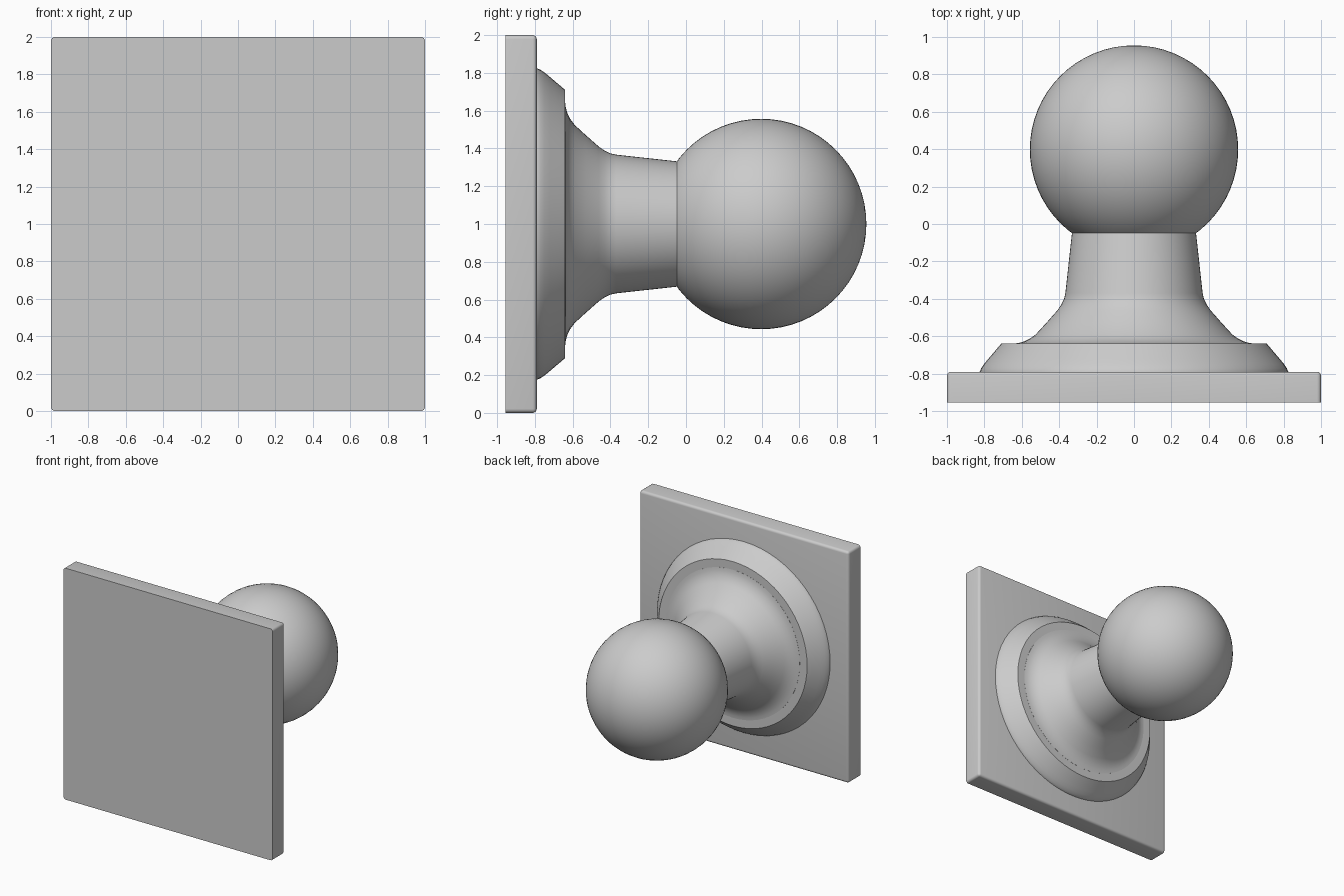
import bpy, bmesh, math
from mathutils import Matrix

if "Cube" in bpy.data.objects:
    bpy.data.objects.remove(bpy.data.objects["Cube"])

grey = bpy.data.materials.new("plain grey")
grey.diffuse_color = (0.6, 0.6, 0.6, 1)
grey.use_nodes = True
grey.node_tree.nodes["Principled BSDF"].inputs["Base Color"].default_value = grey.diffuse_color


def finish(name, bm, angle=30):
    bmesh.ops.recalc_face_normals(bm, faces=bm.faces)
    mesh = bpy.data.meshes.new(name)
    bm.to_mesh(mesh)
    bm.free()
    mesh.materials.append(grey)
    ob = bpy.data.objects.new(name, mesh)
    bpy.context.collection.objects.link(ob)
    bpy.context.view_layer.objects.active = ob
    ob.select_set(True)
    bpy.ops.object.shade_smooth_by_angle(angle=math.radians(angle))
    ob.select_set(False)
    return ob


def lathe(name, profile, steps=64):
    """Spin (radius, y) points around the knob axis at z = 1."""
    bm = bmesh.new()
    rings = []
    for r, y in profile:
        rings.append([bm.verts.new((r * math.cos(a), y, 1 + r * math.sin(a)))
                      for a in (2 * math.pi * i / steps for i in range(steps))])
    for lo, hi in zip(rings, rings[1:]):
        for i in range(steps):
            j = (i + 1) % steps
            bm.faces.new((lo[i], lo[j], hi[j], hi[i]))
    bm.faces.new(rings[0])
    bm.faces.new(rings[-1])
    return finish(name, bm)


# Square back plate: rounded everywhere except around the flat mounting face
FRONT, BACK = -0.955, -0.79
bm = bmesh.new()
bmesh.ops.create_cube(bm, size=1, matrix=Matrix.Translation((0, (FRONT + BACK) / 2, 1))
                      @ Matrix.Diagonal((2, BACK - FRONT, 2, 1)))
mid = (FRONT + BACK) / 2
edges = [e for e in bm.edges if any(v.co.y > mid for v in e.verts)]
bmesh.ops.bevel(bm, geom=edges, offset=0.022, segments=4, profile=0.5, affect='EDGES')
finish("back_plate", bm, 40)

# Stepped round collar
lathe("collar", [(0.825, -0.80), (0.825, -0.79), (0.817, -0.771), (0.803, -0.75),
                 (0.78, -0.722), (0.71, -0.64)])

# Flared neck, its end buried in the ball
lathe("neck", [(0.64, -0.66), (0.64, -0.639), (0.615, -0.636), (0.585, -0.627), (0.555, -0.612),
               (0.525, -0.59), (0.47, -0.53), (0.41, -0.462), (0.388, -0.43),
               (0.374, -0.40), (0.367, -0.37), (0.332, -0.05), (0.325, -0.02)])

# Ball knob with its poles on the axis
bm = bmesh.new()
bmesh.ops.create_uvsphere(bm, u_segments=64, v_segments=32, radius=0.557,
                          matrix=Matrix.Translation((0, 0.398, 1))
                          @ Matrix.Rotation(math.pi / 2, 4, 'X'))
finish("ball_knob", bm)
